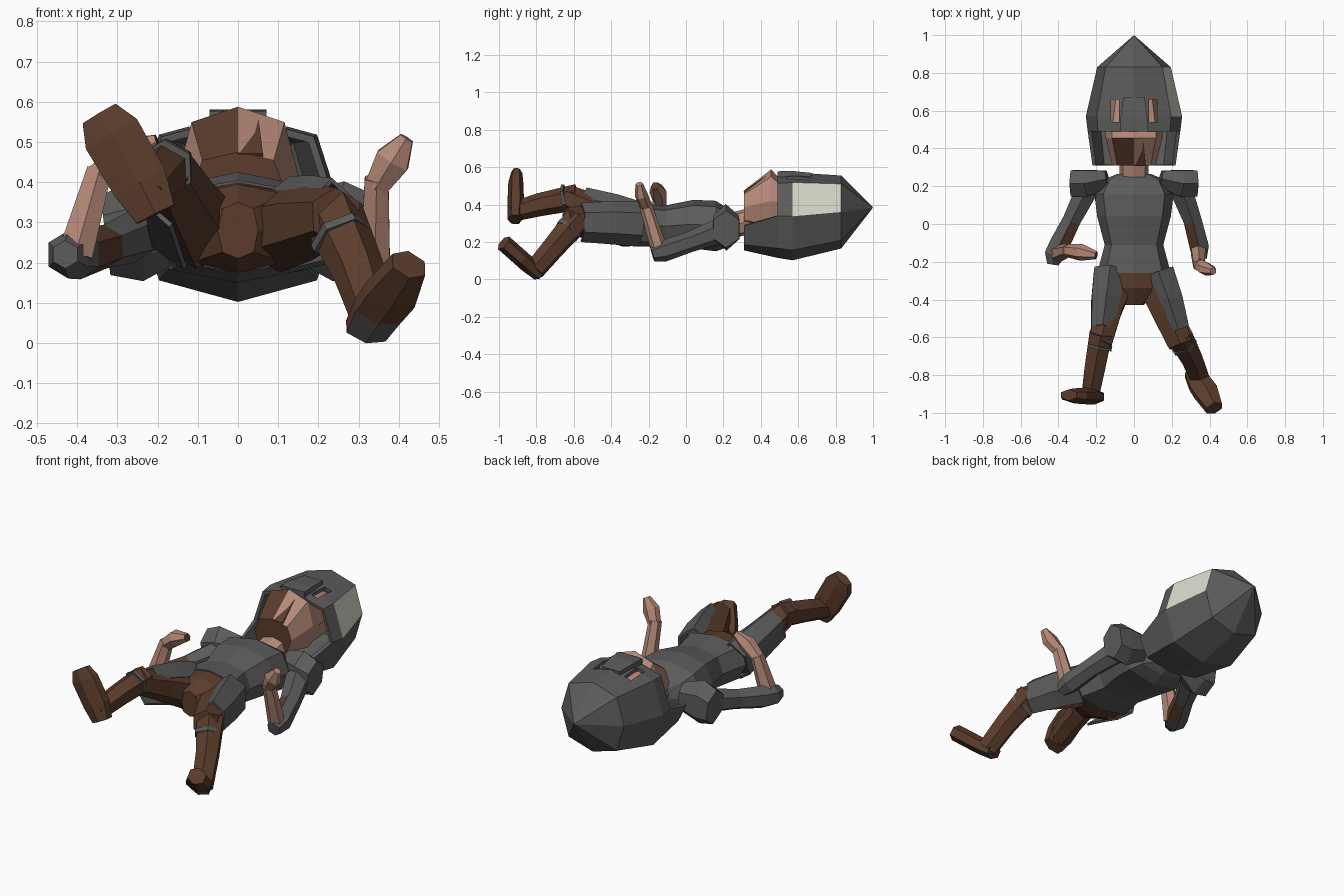
import bpy, bmesh, math
from mathutils import Vector

if "Cube" in bpy.data.objects:
    bpy.data.objects.remove(bpy.data.objects["Cube"], do_unlink=True)

COLOURS = {"grey": (0.105, 0.105, 0.107), "brown": (0.105, 0.046, 0.025),
           "skin": (0.46, 0.25, 0.185), "cream": (0.70, 0.69, 0.60)}
NAMES = list(COLOURS)
MATS = []
for key, rgb in COLOURS.items():
    m = bpy.data.materials.new(key)
    m.use_nodes = True
    m.diffuse_color = (*rgb, 1)
    m.node_tree.nodes["Principled BSDF"].inputs["Base Color"].default_value = (*rgb, 1)
    MATS.append(m)


def loft(name, rings, paint, keep=None, wall=0):
    """Skin a list of point rings; paint is a colour name or a rule (centre, normal)."""
    bm = bmesh.new()
    rows = [[bm.verts.new(p) for p in ring] for ring in rings]
    n = len(rows[0])
    for a, b in zip(rows, rows[1:]):
        for i in range(n):
            j = (i + 1) % n
            bm.faces.new((a[i], a[j], b[j], b[i]))
    bm.faces.new(rows[0])
    bm.faces.new(rows[-1])
    bmesh.ops.remove_doubles(bm, verts=bm.verts, dist=0.003)
    bmesh.ops.recalc_face_normals(bm, faces=bm.faces)
    bm.normal_update()
    if keep:
        drop = [f for f in bm.faces if not keep(f.calc_center_median(), f.normal)]
        bmesh.ops.delete(bm, geom=drop, context='FACES')
    for f in bm.faces:
        key = paint if isinstance(paint, str) else paint(f.calc_center_median(), f.normal)
        f.material_index = NAMES.index(key)
    me = bpy.data.meshes.new(name)
    bm.to_mesh(me)
    bm.free()
    for m in MATS:
        me.materials.append(m)
    ob = bpy.data.objects.new(name, me)
    bpy.context.collection.objects.link(ob)
    if wall:
        # The inside of a shell falls back to the first material, grey
        mod = ob.modifiers.new("Wall", 'SOLIDIFY')
        mod.thickness, mod.offset = wall, -1
        mod.material_offset = mod.material_offset_rim = -3
    return ob


def body(name, stations, paint, sides=8, power=0.75, **kw):
    """Loft along y from (y, centre z, half width, half height)."""
    def bend(v):
        return math.copysign(abs(v) ** power, v) if abs(v) > 1e-6 else 0
    ts = [2 * math.pi * i / sides for i in range(sides)]
    rings = [[(w * bend(math.cos(t)), y, z + h * bend(math.sin(t))) for t in ts]
             for y, z, w, h in stations]
    return loft(name, rings, paint, **kw)


def limb(name, stations, paint, sides=6, hint=(0, 0, 1), **kw):
    """Loft along a path of (x, y, z, radius across, radius along the hint)."""
    pts = [Vector(s[:3]) for s in stations]
    rings = []
    for i, s in enumerate(stations):
        d = (pts[min(i + 1, len(pts) - 1)] - pts[max(i - 1, 0)]).normalized()
        a = d.cross(Vector(hint)).normalized()
        b = a.cross(d)
        ts = [2 * math.pi * (k + 0.5) / sides for k in range(sides)]
        rings.append([pts[i] + a * s[3] * math.cos(t) + b * s[-1] * math.sin(t) for t in ts])
    return loft(name, rings, paint, **kw)


# Helmet: pointed shell with one pale side panel, open face and a neck guard behind
helmet = body("helmet", [(1.0, .385, .001, .001), (.83, .36, .195, .195), (.57, .337, .255, .235),
                         (.49, .34, .245, .225), (.31, .285, .22, .13)],
              lambda c, n: "cream" if c.x > .15 and .57 < c.y < .83 and c.z > .36 and n.x > .5 else "grey",
              keep=lambda c, n: c.y > .45 or (c.z < .31 and c.y > .32), wall=.02)

# Eye slits
for x, side in ((-.1, "right"), (.1, "left")):
    bpy.ops.mesh.primitive_cube_add(size=1, location=(x, .60, .58))
    cutter = bpy.context.object
    cutter.name = side + "_eye_cutter"
    cutter.scale = (.042, .12, .25)
    cutter.hide_render = True
    cutter.hide_set(True)
    cut = helmet.modifiers.new(side + " slit", 'BOOLEAN')
    cut.object, cut.operation = cutter, 'DIFFERENCE'

# Nose guard between the slits
limb("nose_guard", [(0, .67, .555, .08, .02), (0, .56, .565, .10, .022), (0, .49, .562, .10, .022)],
     "grey", sides=4)

# Head: flat bearded chin, ridged face with one dark cheek; neck
body("head", [(.31, .385, .115, .09), (.455, .42, .15, .168), (.50, .41, .15, .13), (.70, .39, .12, .12)],
     lambda c, n: "brown" if n.y < -.8 or (n.z > .3 and c.x < 0 and c.y < .45) else "skin")
limb("beard", [(.03, .312, .465, .045, .012), (.03, .44, .55, .03, .012)], "brown", sides=4)
body("neck", [(.40, .33, .08, .07), (.22, .28, .075, .07)], "skin")

# Torso and trousers seat
body("tunic", [(.265, .27, .09, .07), (.23, .275, .17, .10), (.16, .285, .21, .135), (.04, .295, .195, .13),
               (-.11, .285, .155, .11), (-.26, .29, .195, .115)], "grey")
body("seat", [(-.24, .29, .18, .11), (-.34, .285, .15, .11), (-.43, .28, .05, .07)], "brown")

# Flared shoulder guards
for s, side in ((-1, "right"), (1, "left")):
    limb(side + "_shoulder_guard", [(s * .14, .24, .29, .05, .08), (s * .25, .215, .278, .082, .125),
                                    (s * .33, .215, .268, .08, .10)], "grey")


# Arms: grey armour, brown sleeve inside above the elbow, bare forearms
def sleeve(s):
    return lambda c, n: "brown" if n.x * s < -.35 and -.1 < c.y < 0 else "grey"


limb("right_upper_arm", [(-.25, .18, .27, .068), (-.33, .02, .24, .055), (-.395, -.11, .22, .062),
                         (-.422, -.165, .22, .06), (-.43, -.215, .22, .035)], sleeve(-1))
limb("left_upper_arm", [(.25, .18, .26, .068), (.31, .02, .20, .055), (.345, -.12, .152, .058),
                        (.35, -.18, .135, .04)], sleeve(1))
limb("right_forearm", [(-.405, -.16, .22, .05), (-.345, -.14, .43, .036)], "skin", hint=(0, 1, 0))
limb("left_forearm", [(.34, -.14, .15, .045), (.345, -.22, .41, .034)], "skin", hint=(0, 1, 0))
limb("right_hand", [(-.355, -.14, .41, .035), (-.28, -.15, .47, .045), (-.20, -.165, .50, .022)],
     lambda c, n: "brown" if n.x > .6 else "skin", hint=(0, 1, 0))
limb("left_hand", [(.345, -.215, .39, .034), (.385, -.24, .455, .05, .035), (.42, -.25, .51, .02)],
     "skin", hint=(0, 1, 0))

# Legs: the right one raised, the left one lowered
limb("right_thigh", [(-.09, -.29, .28, .105), (-.14, -.46, .36, .085), (-.18, -.64, .44, .068)], "brown")
limb("left_thigh", [(.10, -.29, .28, .105), (.18, -.47, .30, .095), (.245, -.64, .315, .072)], "brown")
limb("right_shin", [(-.175, -.58, .44, .07), (-.21, -.78, .40, .062), (-.235, -.93, .36, .052)], "brown")
limb("left_shin", [(.235, -.58, .32, .078), (.30, -.70, .18, .065), (.345, -.81, .05, .058)], "brown")
limb("right_foot", [(-.205, -.915, .32, .06, .04), (-.245, -.91, .40, .082, .045),
                    (-.315, -.91, .52, .085, .04), (-.345, -.905, .57, .055, .03)], "brown", hint=(0, -1, 0))
limb("left_foot", [(.318, -.785, .03, .06, .04), (.348, -.845, .08, .07, .045), (.38, -.89, .12, .074, .045),
                   (.425, -.975, .195, .05, .045)],
     lambda c, n: "grey" if n.z < -.5 and n.y < 0 and c.y > -.865 else "brown", hint=(0, -.6, -.8))

# Thin boot rims below the knees
limb("right_boot_rim", [(-.178, -.640, .437, .073), (-.181, -.655, .434, .073)], "grey")
limb("left_boot_rim", [(.253, -.625, .27, .078), (.261, -.637, .255, .078)], "grey")

# Skirt panels wrapping the top and outer side of each thigh
for s, side, end, z in ((-1, "right", .168, .39), (1, "left", .235, .305)):
    limb(side + "_skirt_panel", [(s * .13, -.255, .295, .095, .12),
                                 (s * (.065 + end / 2), -.40, .5 * (.3 + z), .088, .115),
                                 (s * end, -.56, z, .068, .105)], "grey", wall=.012,
         keep=lambda c, n, s=s: -.55 < c.y < -.265 and (n.x * s > .2 or n.z > .4))
